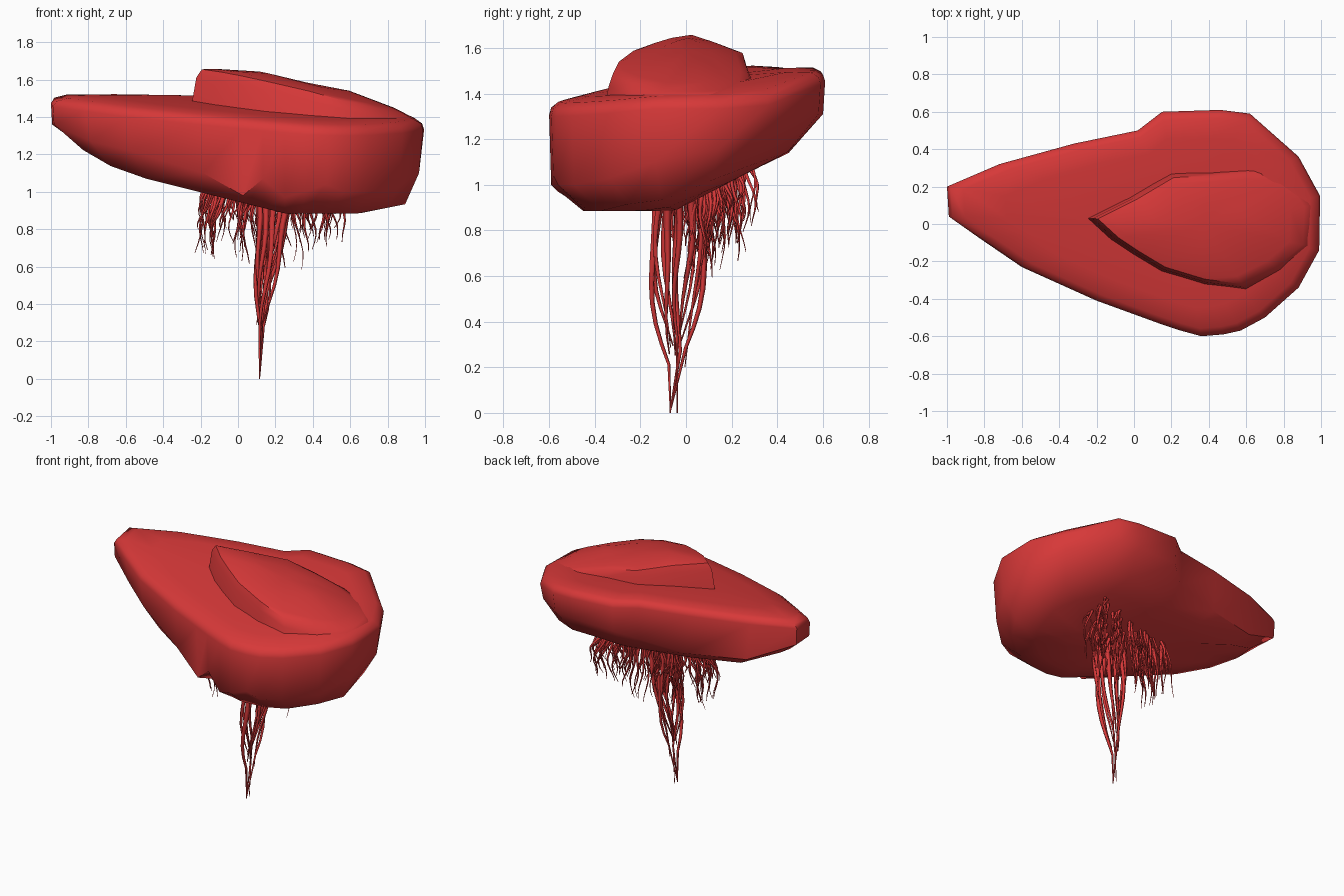
import bpy, bmesh, math, random
from mathutils import Vector

random.seed(4)
if "Cube" in bpy.data.objects:
    bpy.data.objects.remove(bpy.data.objects["Cube"], do_unlink=True)

red = bpy.data.materials.new("deep_red")
red.use_nodes = True
red.diffuse_color = (0.68, 0.04, 0.04, 1)
red.node_tree.nodes["Principled BSDF"].inputs["Base Color"].default_value = red.diffuse_color


def rim_z(x, y):
    return 1.43 + 0.125 * y - 0.05 * x - .8 * max(0, x - .7) * max(0, y)


def under_z(x, y):
    back_slope = min(.52, max(.15, .4 + .4 * x))
    return (0.885 + 0.25 * max(0, 0.25 - x) + 0.25 * max(0, -0.6 - x)
            + 0.2 * max(0, x - .65) + back_slope * max(0, y + 0.05))


def plateau_z(x, y):
    return 1.655 - 0.06 * x - 0.2 * max(0, x) ** 2 - 0.2 * abs(y)


def loft(name, rings, angle):
    """Skin a stack of equal-length rings and close both ends with fans."""
    bm = bmesh.new()
    loops = [[bm.verts.new(p) for p in ring] for ring in rings]
    n = len(loops[0])
    for a, b in zip(loops, loops[1:]):
        for i in range(n):
            j = (i + 1) % n
            bm.faces.new((a[i], a[j], b[j], b[i]))
    for loop in (loops[0], loops[-1]):
        c = bm.verts.new(sum((v.co for v in loop), Vector()) / n)
        for i in range(n):
            bm.faces.new((loop[i], loop[(i + 1) % n], c))
    bmesh.ops.recalc_face_normals(bm, faces=bm.faces)
    mesh = bpy.data.meshes.new(name)
    bm.to_mesh(mesh)
    bm.free()
    obj = bpy.data.objects.new(name, mesh)
    bpy.context.collection.objects.link(obj)
    mesh.materials.append(red)
    bpy.ops.object.select_all(action="DESELECT")
    obj.select_set(True)
    bpy.context.view_layer.objects.active = obj
    bpy.ops.object.shade_smooth_by_angle(angle=math.radians(angle))


# Rock body: plan outline with the height where the wall turns under
outline = [
    (-1, .2, 1.36), (-.99, .04, 1.36), (-.82, -.08, 1.27), (-.6, -.23, 1.22),
    (-.2, -.41, 1.1), (.02, -.49, .98), (.13, -.53, 1.07), (.25, -.57, .97),
    (.36, -.6, 1.0), (.48, -.59, 1.04), (.57, -.57, 1.0), (.7, -.5, 1.0),
    (.88, -.34, 1.03), (.99, -.14, 1.1), (.995, .15, 1.16), (.88, .36, 1.25),
    (.62, .59, 1.31), (.46, .61, 1.31), (.15, .6, 1.3), (.02, .5, 1.24),
    (-.32, .43, 1.2), (-.72, .32, 1.22)]


def shrink(x, y, sx, sy, cx):
    return cx + (x - cx) * sx, y * sy


def sheet(sx, sy, height, lift=0):
    pts = [shrink(x, y, sx, sy, .25) for x, y, _ in outline]
    return [(x, y, height(x, y) + lift) for x, y in pts]


low = [(*shrink(x, y, .995 if x < -.9 else .97, .985, .25), z) for x, y, z in outline]
loft("rock_body", [
    sheet(.35, .3, under_z), sheet(.65, .55, under_z),
    sheet(.87, .75, under_z), low,
    sheet(1, 1, rim_z, -.03), sheet(.985, .985, rim_z, 0),
    sheet(.93, .93, rim_z, .022), sheet(.75, .75, rim_z, .035),
    sheet(.4, .4, rim_z, .04)], 50)

# Raised plateau on top, running out into the rim on the wide end
crest = [(-.24, .03), (-.12, -.08), (.0, -.16), (.15, -.25), (.38, -.32),
         (.6, -.35), (.8, -.25), (.95, -.12), (.96, .1), (.86, .25),
         (.66, .3), (.42, .28), (.2, .27), (-.02, .14)]


def crest_ring(s, lift, base=False):
    ring = []
    for x, y in [shrink(x, y, s, s, .35) for x, y in crest]:
        floor = rim_z(x, y)
        top = max(plateau_z(x, y) + lift, floor + .02)
        ring.append((x, y, floor - .03 if base else top))
    return ring


loft("raised_plateau", [crest_ring(1.03, 0, True), crest_ring(.97, -.05),
                        crest_ring(.92, -.006), crest_ring(.8, 0),
                        crest_ring(.4, 0)], 50)


def roots(name, strands):
    """Tapered strands; each is a list of points with a base thickness."""
    curve = bpy.data.curves.new(name, "CURVE")
    curve.dimensions = "3D"
    curve.bevel_depth = 1
    curve.bevel_resolution = 0
    curve.use_fill_caps = True
    for pts, thick in strands:
        sp = curve.splines.new("POLY")
        sp.points.add(len(pts) - 1)
        for k, (p, q) in enumerate(zip(sp.points, pts)):
            p.co = (*q, 1)
            p.radius = thick * (1 - .85 * k / (len(pts) - 1))
        sp.use_smooth = True
    curve.materials.append(red)
    obj = bpy.data.objects.new(name, curve)
    bpy.context.collection.objects.link(obj)


def wander(start, end, bow, steps, jitter):
    """Points from start to end, bulging outwards and swaying."""
    pts = []
    phase = random.uniform(0, math.tau)
    for k in range(steps + 1):
        t = k / steps
        p = start.lerp(end, t) + bow * math.sin(math.pi * t)
        sway = jitter * t * (1 - .6 * t)
        p += Vector((math.sin(phase + 6 * t), math.cos(phase + 5 * t), 0)) * sway
        pts.append(p)
    return pts


# Short hanging roots in a diagonal band under the belly
short = []
for i in range(110):
    x = random.uniform(-.18, .5)
    y = .06 + .28 * x + random.uniform(-.1, .1)
    start = Vector((x, y, under_z(x, y) + .03))
    out = Vector((x - .15, y - .08, 0))
    length = random.uniform(.16, .4) * (.8 if x > .3 else 1)
    end = start + out * random.uniform(0, .35) - Vector((0, 0, length))
    short.append((wander(start, end, out * .06, 8, .04), random.uniform(.008, .014)))
roots("short_roots", short)

# Long roots gathering into a knot, a few of them trailing down to the tip
long_strands = []
for i in range(12):
    a = i / 12 * math.tau
    x, y = .19 + .08 * math.cos(a), -.03 + .1 * math.sin(a)
    start = Vector((x, y, under_z(x, y) + .03))
    knot = Vector((.125 + .015 * math.cos(a), -.04 + .035 * math.sin(a),
                   random.uniform(.2, .36)))
    bow = Vector((0, .04 * math.sin(a), 0))
    pts = wander(start, knot, bow, 8, .04)
    if i % 3 == 0:
        tip = Vector((.115, -.055 + random.uniform(-.02, .025), 0))
        pts += [pts[-1].lerp(tip, t) for t in (.35, .7, 1)]
    long_strands.append((pts, random.uniform(.015, .022)))
roots("long_roots", long_strands)
